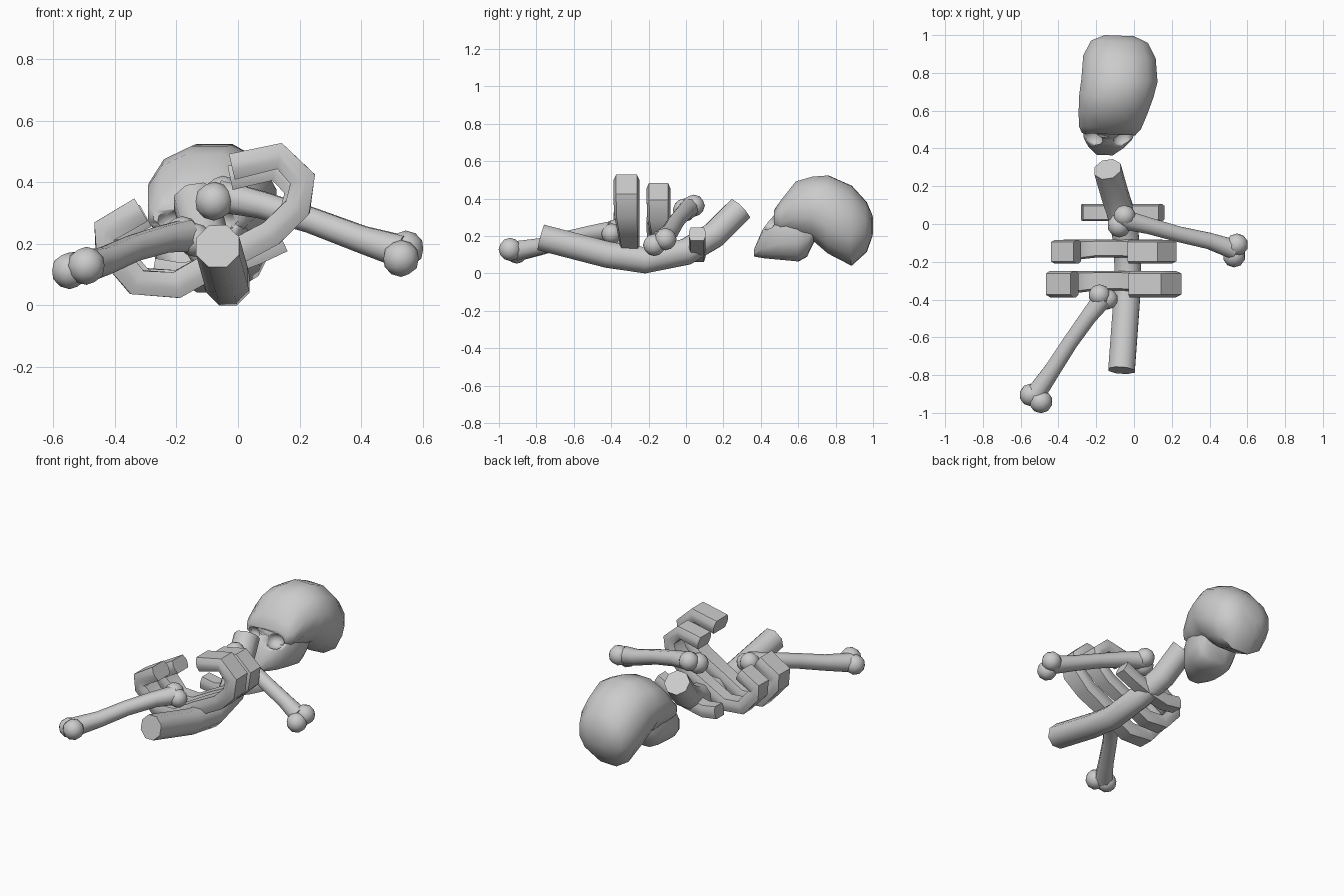
import bpy, bmesh, math
from mathutils import Vector, Matrix

if "Cube" in bpy.data.objects:
    bpy.data.objects.remove(bpy.data.objects["Cube"])


def finish(name, bm, angle=50):
    bmesh.ops.recalc_face_normals(bm, faces=bm.faces[:])
    me = bpy.data.meshes.new(name)
    bm.to_mesh(me)
    bm.free()
    me.shade_smooth()
    me.set_sharp_from_angle(angle=math.radians(angle))
    ob = bpy.data.objects.new(name, me)
    bpy.context.collection.objects.link(ob)
    return ob


def loft(bm, rings):
    vs = [[bm.verts.new(p) for p in r] for r in rings]
    n = len(vs[0])
    for a, b in zip(vs, vs[1:]):
        for i in range(n):
            bm.faces.new((a[i], a[(i + 1) % n], b[(i + 1) % n], b[i]))
    bm.faces.new(vs[0])
    bm.faces.new(vs[-1])


def sweep(bm, path, section, side, scales=None):
    # scales: one (across, thickness) pair per path point
    pts = [Vector(p) for p in path]
    rings = []
    for i, p in enumerate(pts):
        t = (pts[min(i + 1, len(pts) - 1)] - pts[max(i - 1, 0)]).normalized()
        u = Vector(side)
        u = (u - t * u.dot(t)).normalized()
        v = t.cross(u)
        sa, sb = scales[i] if scales else (1, 1)
        rings.append([p + u * a * sa + v * b * sb for a, b in section])
    loft(bm, rings)


def circle(r, n=8):
    return [(r * math.cos(math.tau * (i + .5) / n), r * math.sin(math.tau * (i + .5) / n)) for i in range(n)]


# Curved spine
bm = bmesh.new()
sweep(bm, [(-.066, -.775, .192), (-.04, -.42, .1), (-.033, -.22, .07), (-.05, 0, .115),
           (-.1, .15, .205), (-.14, .29, .345)], circle(.076), (1, 0, 0))
finish("spine", bm)

# Ribs: open hoops, wide on the arms and narrower where they cross the spine
flat = [(1, .3), (.8, 1), (-.8, 1), (-1, .3), (-1, -.3), (-.8, -1), (.8, -1), (1, -.3)]
hoop = [(-.02, .45), (.135, .485), (.21, .41), (.195, .32), (.11, .235), (-.05, .15),
        (-.2, .065), (-.33, .075), (-.425, .19), (-.435, .24), (-.315, .31)]
narrow = [0, 0, 0, .1, .6, 1, 1, .6, .1, 0, 0]
short = [(-.275, .115), (-.18, .1), (-.06, .125), (.06, .17), (.145, .21)]
small_hoop = [(-.1 + (x + .1) * .93, .15 + (z - .15) * .88) for x, z in hoop]
for name, path, y, w, t in (("lower_rib", hoop, -.318, .07, .043),
                            ("middle_rib", small_hoop, -.147, .063, .04),
                            ("upper_rib", short, .06, .045, .038)):
    waist = narrow if len(path) == len(narrow) else [0] * len(path)
    bm = bmesh.new()
    sweep(bm, [(x, y + .018 * k, z) for (x, z), k in zip(path, waist)],
          [(a * w, b * t) for a, b in flat], (0, 1, 0), [(1 - .25 * k, 1) for k in waist])
    finish(name, bm)


# Long bones: tapered shaft flaring into two knobs at each end
def long_bone(name, shaft, knobs):
    bm = bmesh.new()
    sweep(bm, shaft, circle(.047), (0, 0, 1), [(s, s) for s in (1.2, 1, .95, 1, 1.2)])
    for x, y, z, r in knobs:
        bmesh.ops.create_icosphere(bm, subdivisions=2, radius=r, matrix=Matrix.Translation((x, y, z)))
    finish(name, bm)


long_bone("right_long_bone",
          [(-.06, .025, .355), (.08, -.01, .325), (.24, -.055, .275), (.4, -.09, .215), (.53, -.135, .175)],
          [(-.05, .042, .362, .059), (-.078, -.008, .338, .063), (.545, -.11, .183, .06), (.53, -.17, .152, .06)])
long_bone("left_long_bone",
          [(-.165, -.395, .225), (-.24, -.49, .215), (-.34, -.63, .185), (-.43, -.77, .145), (-.52, -.9, .12)],
          [(-.182, -.377, .232, .058), (-.14, -.398, .212, .055), (-.547, -.905, .112, .06), (-.493, -.94, .128, .062)])


# Skull: rings along y, each (y, low z, high z, half width), following the head's yaw
def head_x(y):
    return min(-.155 + (y - .37) * .2, -.077)


def head(name, stations, power):
    bm = bmesh.new()
    rings = []
    for y, lo, hi, w in stations:
        ring = []
        for i in range(12):
            a = math.tau * (i + .5) / 12
            c, s = math.cos(a), math.sin(a)
            c, s = (math.copysign(abs(k) ** power, k) for k in (c, s))
            ring.append((head_x(y) + w * c, y - .04 * w * c, (lo + hi) / 2 + (hi - lo) / 2 * s))
        rings.append(ring)
    loft(bm, rings)
    return finish(name, bm)


cranium = head("cranium", [(.475, .24, .345, .145), (.51, .2, .395, .17), (.59, .18, .497, .188),
                           (.68, .17, .523, .203), (.76, .1, .53, .208), (.885, .035, .475, .198),
                           (.965, .11, .385, .155), (.997, .2, .31, .08)], .92)
jaw = head("jaw", [(.365, .09, .13, .045), (.41, .08, .235, .1), (.45, .075, .29, .13),
                   (.52, .068, .36, .15), (.6, .06, .38, .15), (.645, .085, .38, .14),
                   (.69, .18, .38, .13)], .72)

# Eye sockets cut under the brow
bm = bmesh.new()
for side in (-1, 1):
    m = Matrix.Translation((head_x(.46) + side * .08, .452, .27)) @ Matrix.Diagonal((.055, .055, .045, 1))
    bmesh.ops.create_icosphere(bm, subdivisions=2, radius=1, matrix=m)
cutter = finish("socket_cutter", bm)
cutter.hide_render = True
cutter.hide_viewport = True
for ob in (cranium, jaw):
    mod = ob.modifiers.new("sockets", 'BOOLEAN')
    mod.operation = 'DIFFERENCE'
    mod.object = cutter
